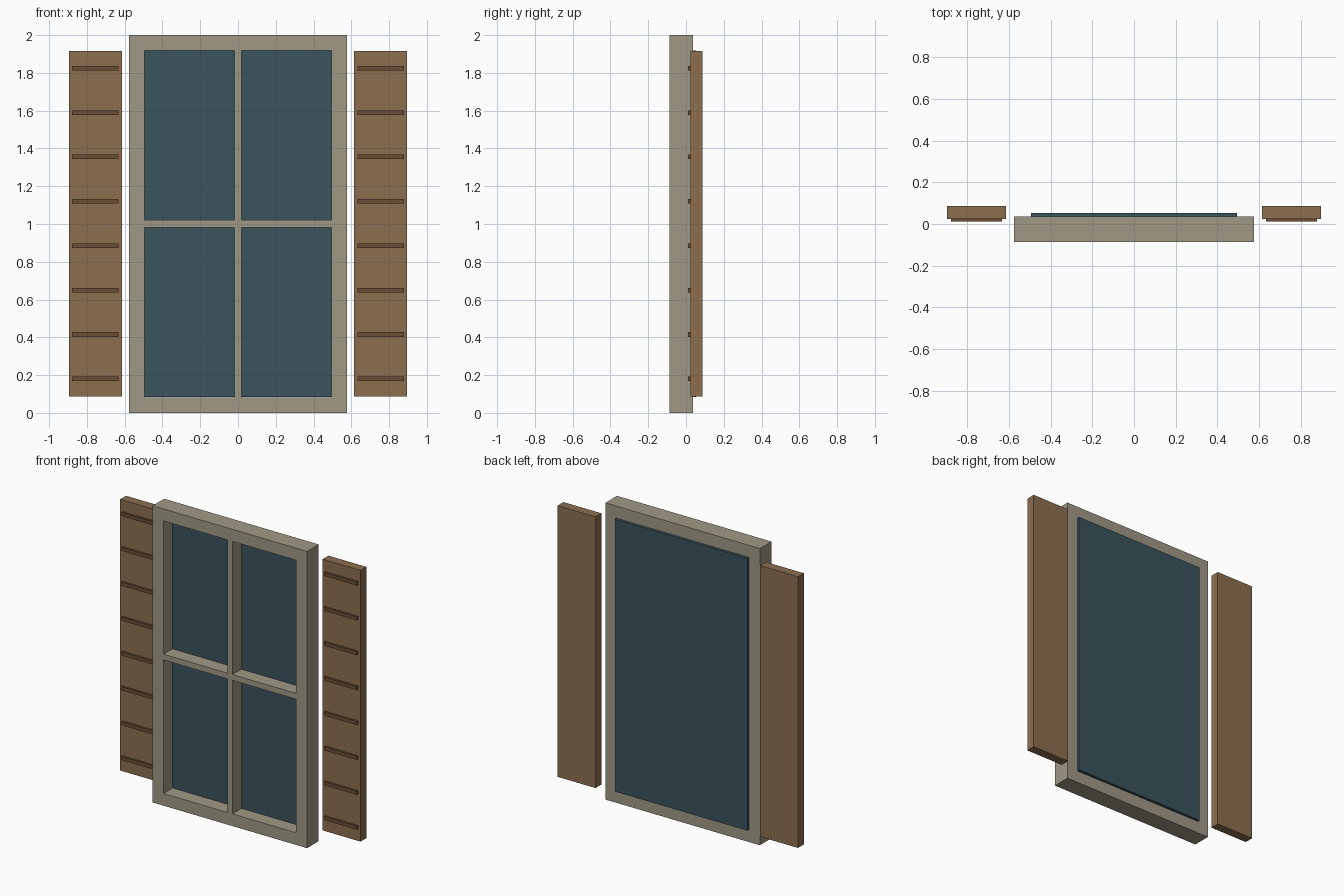
import bpy, bmesh
from mathutils import Vector

if "Cube" in bpy.data.objects:
    bpy.data.objects.remove(bpy.data.objects["Cube"])


def material(name, rgb):
    m = bpy.data.materials.new(name)
    m.diffuse_color = (*rgb, 1)
    m.use_nodes = True
    m.node_tree.nodes["Principled BSDF"].inputs["Base Color"].default_value = m.diffuse_color
    return m


STONE = material("frame_paint", (0.352, 0.318, 0.235))
GLASS = material("dark_glass", (0.042, 0.087, 0.107))
WOOD = material("shutter_wood", (0.262, 0.156, 0.08))
DARK = material("slat_wood", (0.147, 0.076, 0.037))


def finish(bm, name, mat):
    bmesh.ops.recalc_face_normals(bm, faces=bm.faces)
    me = bpy.data.meshes.new(name)
    bm.to_mesh(me)
    bm.free()
    me.materials.append(mat)
    ob = bpy.data.objects.new(name, me)
    bpy.context.collection.objects.link(ob)
    return ob


def box(name, lo, hi, mat):
    lo, hi = Vector(lo), Vector(hi)
    bm = bmesh.new()
    bmesh.ops.create_cube(bm, size=1)
    bmesh.ops.scale(bm, vec=hi - lo, verts=bm.verts)
    bmesh.ops.translate(bm, vec=(lo + hi) / 2, verts=bm.verts)
    return finish(bm, name, mat)


# Window frame with cross bars: one flat lattice, extruded to depth
xs = [-0.576, -0.495, -0.019, 0.019, 0.495, 0.576]
zs = [0, 0.082, 0.982, 1.021, 1.919, 2]
Y_FRONT, Y_BACK = -0.087, 0.036
bm = bmesh.new()
grid = [[bm.verts.new((x, Y_FRONT, z)) for z in zs] for x in xs]
for i in range(5):
    for j in range(5):
        if i in (1, 3) and j in (1, 3):
            continue  # pane opening
        bm.faces.new((grid[i][j], grid[i + 1][j], grid[i + 1][j + 1], grid[i][j + 1]))
ext = bmesh.ops.extrude_face_region(bm, geom=bm.faces[:], use_keep_orig=True)
moved = [g for g in ext["geom"] if isinstance(g, bmesh.types.BMVert)]
bmesh.ops.translate(bm, vec=(0, Y_BACK - Y_FRONT, 0), verts=moved)
finish(bm, "window_frame", STONE)

# Glass sheet set into the back of the frame
box("glass", (-0.494, 0.008, 0.083), (0.494, 0.053, 1.918), GLASS)

# Shutters with raised slats, one on each side
for side, s in (("left", -1), ("right", 1)):
    cx = s * 0.755
    box(f"{side}_shutter", (cx - 0.141, 0.025, 0.087), (cx + 0.141, 0.087, 1.915), WOOD)
    for k in range(8):
        z = 0.18 + k * 0.235
        box(f"{side}_slat_{k + 1}", (cx - 0.123, 0.011, z - 0.012),
            (cx + 0.123, 0.03, z + 0.012), DARK)
